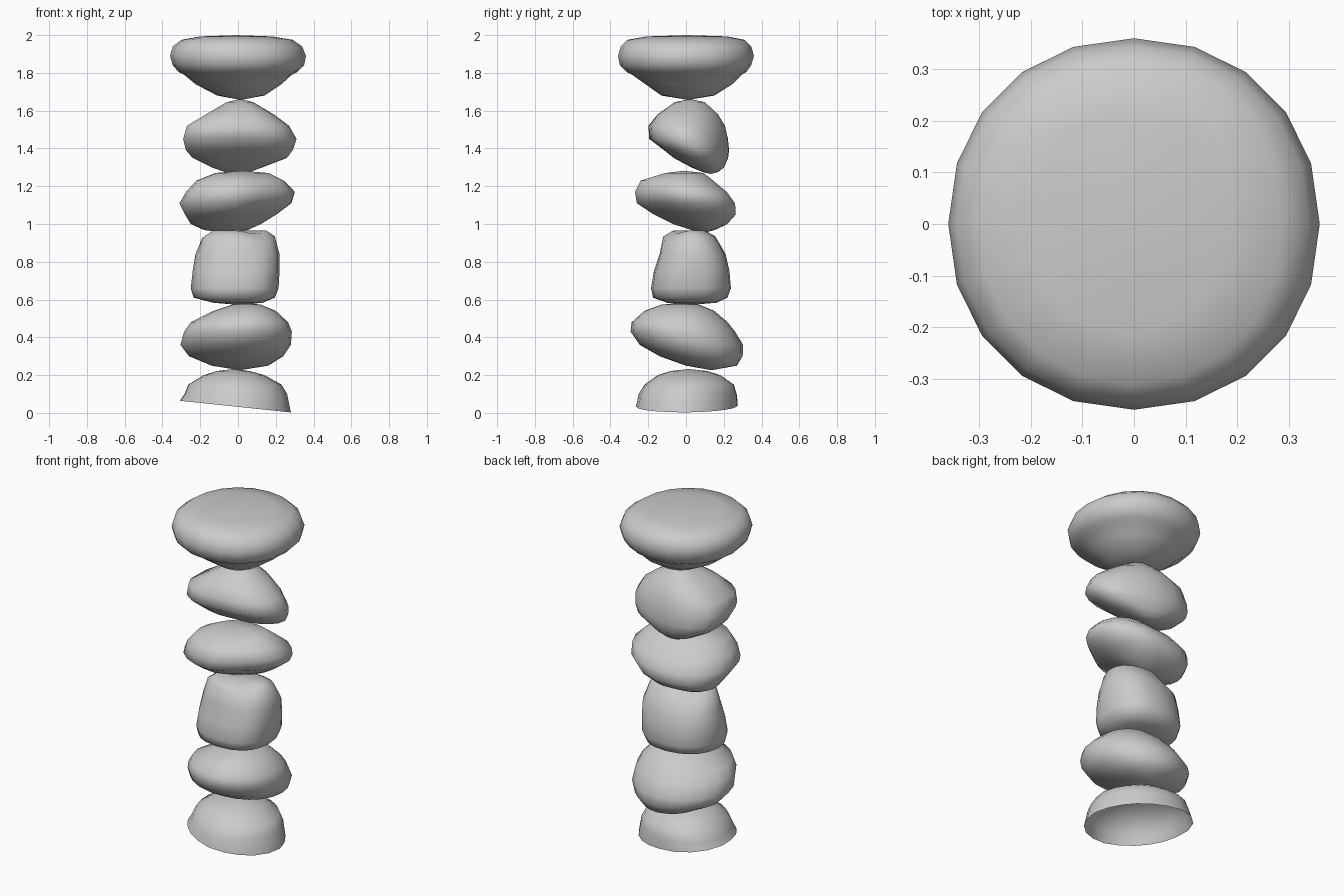
import bpy, bmesh
from math import sin, cos, pi, copysign

SIDES = 20


def stone(name, top, rings, bottom=None, n=2.1, tilt=0.0, dent=0.0, corners=(0, 0, 0, 0)):
    """Loft rings (z, x_min, x_max, y_min, y_max) listed from the top down.
    tilt slopes the last ring, dent presses two opposite corners of the top rings,
    corners swells or shrinks the four diagonals (counter-clockwise from +x +y)."""
    bm = bmesh.new()
    loops = []
    widest = max(r[2] - r[1] for r in rings)
    for k, (z, x0, x1, y0, y1) in enumerate(rings):
        loop = []
        for i in range(SIDES):
            a = 2 * pi * i / SIDES
            c, s = cos(a), sin(a)
            u = copysign(abs(c) ** (2 / n), c)
            v = copysign(abs(s) ** (2 / n), s)
            swell = corners[int(4 * i / SIDES)] * abs(sin(2 * a)) * (x1 - x0) / widest
            x = (x0 + x1) / 2 + u * (x1 - x0) / 2 + swell * c
            y = (y0 + y1) / 2 + v * (y1 - y0) / 2 + swell * s
            h = z + (tilt * x if k == len(rings) - 1 else 0)
            if k < 2:
                h += dent * min(0, x * y)
            loop.append(bm.verts.new((x, y, h)))
        loops.append(loop)
    for a, b in zip(loops, loops[1:]):
        for i in range(SIDES):
            j = (i + 1) % SIDES
            bm.faces.new((a[i], b[i], b[j], a[j]))

    def cap(loop, z, ring):
        p = bm.verts.new(((ring[1] + ring[2]) / 2, (ring[3] + ring[4]) / 2, z))
        for i in range(SIDES):
            bm.faces.new((loop[i], loop[(i + 1) % SIDES], p))

    cap(loops[0], top, rings[0])
    if bottom is not None:
        cap(loops[-1], bottom, rings[-1])
    bmesh.ops.recalc_face_normals(bm, faces=bm.faces)
    for f in bm.faces:
        f.smooth = True
    me = bpy.data.meshes.new(name)
    bm.to_mesh(me)
    bm.free()
    bpy.context.collection.objects.link(bpy.data.objects.new(name, me))


# Half-buried base stone, open underneath with a sloping rim
stone("base_stone", 0.232, [
    (0.222, -0.11, 0.06, -0.08, 0.11), (0.20, -0.18, 0.14, -0.15, 0.18),
    (0.15, -0.26, 0.23, -0.22, 0.25), (0.10, -0.28, 0.26, -0.25, 0.265),
    (0.032, -0.305, 0.28, -0.265, 0.27)], tilt=-0.105, corners=(-0.02, 0.03, -0.02, 0))

# Tilted oval stone
stone("second_stone", 0.583, [
    (0.573, -0.03, 0.12, -0.13, 0.07), (0.54, -0.13, 0.20, -0.22, 0.15),
    (0.48, -0.25, 0.265, -0.288, 0.22), (0.43, -0.285, 0.285, -0.293, 0.26),
    (0.36, -0.305, 0.28, -0.245, 0.303), (0.30, -0.26, 0.24, -0.14, 0.30),
    (0.25, -0.14, 0.16, 0.0, 0.27)], 0.226, corners=(0, -0.015, -0.02, 0))

# Blocky stone with two pressed corners on top
stone("block_stone", 0.965, [
    (0.965, -0.14, 0.15, -0.07, 0.10), (0.935, -0.19, 0.195, -0.12, 0.155),
    (0.84, -0.225, 0.22, -0.14, 0.21), (0.75, -0.24, 0.22, -0.17, 0.23),
    (0.66, -0.25, 0.215, -0.185, 0.238), (0.61, -0.235, 0.195, -0.175, 0.22),
    (0.583, -0.13, 0.13, -0.10, 0.16)], 0.572, n=2.5, dent=3.0, corners=(0, -0.015, -0.01, 0))

# Tilted flat stone
stone("fourth_stone", 1.282, [
    (1.27, -0.12, 0.16, -0.11, 0.09), (1.23, -0.22, 0.24, -0.24, 0.14),
    (1.17, -0.275, 0.298, -0.27, 0.21), (1.11, -0.31, 0.28, -0.26, 0.255),
    (1.05, -0.28, 0.20, -0.17, 0.26), (1.00, -0.25, 0.12, -0.07, 0.215),
    (0.968, -0.18, 0.05, 0.03, 0.15)], 0.953, corners=(0.03, 0, 0, -0.045))

# Wedge-shaped stone
stone("wedge_stone", 1.662, [
    (1.645, -0.06, 0.08, -0.06, 0.10), (1.58, -0.17, 0.19, -0.15, 0.17),
    (1.52, -0.27, 0.27, -0.195, 0.205), (1.45, -0.29, 0.31, -0.19, 0.22),
    (1.39, -0.275, 0.29, -0.11, 0.225), (1.35, -0.24, 0.26, -0.06, 0.22),
    (1.30, -0.14, 0.13, 0.03, 0.20), (1.275, -0.07, 0.06, 0.09, 0.17)],
    1.265, n=2.2, corners=(-0.028, 0.02, 0.025, 0))

# Broad capstone with a rim over a shallow bowl
stone("cap_stone", 2.0, [
    (1.993, -0.20, 0.18, -0.21, 0.22), (1.975, -0.30, 0.29, -0.31, 0.31),
    (1.94, -0.345, 0.34, -0.345, 0.345), (1.89, -0.36, 0.36, -0.36, 0.36),
    (1.84, -0.345, 0.35, -0.35, 0.345), (1.805, -0.315, 0.315, -0.315, 0.32),
    (1.79, -0.285, 0.285, -0.285, 0.295), (1.74, -0.225, 0.23, -0.215, 0.245),
    (1.68, -0.11, 0.14, -0.13, 0.15)], 1.657)
